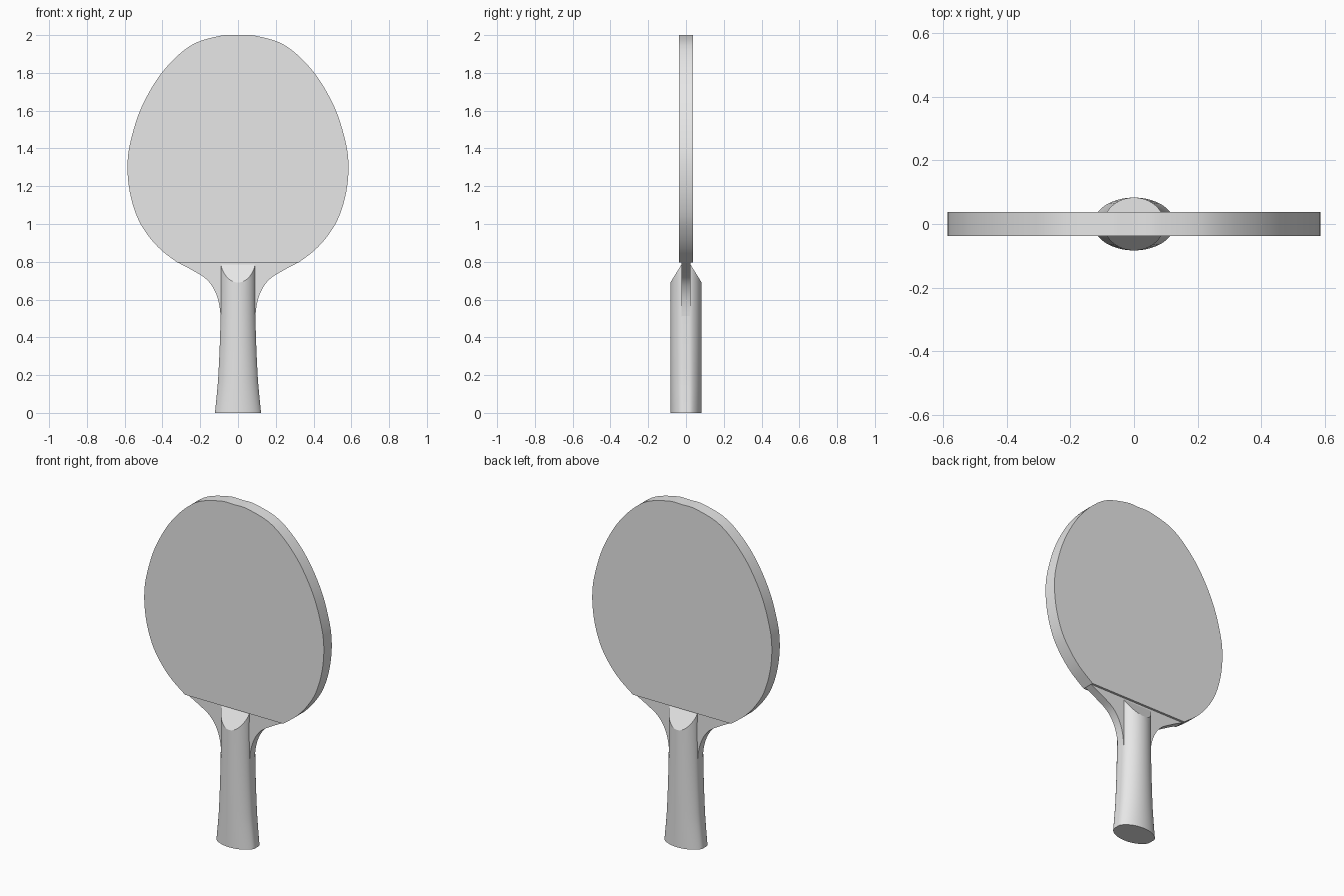
import bpy, bmesh, math
from mathutils import Vector

cube = bpy.data.objects.get("Cube")
if cube:
    bpy.data.objects.remove(cube, do_unlink=True)

grey = bpy.data.materials.new("light_grey")
grey.use_nodes = True
grey.diffuse_color = (0.8, 0.8, 0.8, 1)
grey.node_tree.nodes["Principled BSDF"].inputs["Base Color"].default_value = (0.8, 0.8, 0.8, 1)


def spline(points, steps):
    """Smooth open path through the given points."""
    pts = [Vector(p) for p in points]
    pts = [2 * pts[0] - pts[1]] + pts + [2 * pts[-1] - pts[-2]]
    path = []
    for a, b, c, d in zip(pts, pts[1:], pts[2:], pts[3:]):
        for i in range(steps):
            t = i / steps
            path.append(0.5 * (2 * b + (c - a) * t + (2 * a - 5 * b + 4 * c - d) * t ** 2
                               + (3 * b - a - 3 * c + d) * t ** 3))
    return path + [pts[-2]]


def finish(name, bm):
    bmesh.ops.recalc_face_normals(bm, faces=bm.faces[:])
    mesh = bpy.data.meshes.new(name)
    bm.to_mesh(mesh)
    bm.free()
    mesh.materials.append(grey)
    obj = bpy.data.objects.new(name, mesh)
    bpy.context.collection.objects.link(obj)
    bpy.ops.object.select_all(action="DESELECT")
    obj.select_set(True)
    bpy.context.view_layer.objects.active = obj
    bpy.ops.object.shade_smooth_by_angle(angle=math.radians(30))
    return obj


def slab(name, half, depth):
    """Mirror a half outline (x, z) and extrude it to +-depth in y."""
    outline = half + [Vector((-p.x, p.y)) for p in reversed(half) if p.x > 1e-5]
    bm = bmesh.new()
    face = bm.faces.new([bm.verts.new((p.x, -depth, p.y)) for p in outline])
    new = bmesh.ops.extrude_face_region(bm, geom=[face])["geom"]
    bmesh.ops.translate(bm, vec=(0, 2 * depth, 0),
                        verts=[v for v in new if isinstance(v, bmesh.types.BMVert)])
    return finish(name, bm)


# Rounded blade with a straight lower edge
slab("blade", spline([(0, 2.0), (0.09, 1.997), (0.25, 1.945), (0.4, 1.805), (0.51, 1.62),
                      (0.568, 1.44), (0.585, 1.31), (0.573, 1.17), (0.535, 1.04),
                      (0.48, 0.945), (0.41, 0.865), (0.32, 0.795)], 5), 0.037)

# Thin concave throat between blade and handle
slab("throat", spline([(0.32, 0.797), (0.245, 0.757), (0.17, 0.71), (0.125, 0.65),
                       (0.1, 0.575), (0.088, 0.47)], 6), 0.024)

# Flared handle: oval rings with narrow flat sides
bm = bmesh.new()
rings = []
for p in spline([(0.122, 0), (0.112, 0.1), (0.104, 0.2), (0.095, 0.4), (0.091, 0.6), (0.091, 0.8)], 4):
    ring = []
    for i in range(48):
        a = 2 * math.pi * i / 48
        x = max(-1, min(1, 1.045 * math.cos(a)))
        ring.append(bm.verts.new((p.x * x, 0.083 * math.sin(a), p.y)))
    rings.append(ring)
for low, high in zip(rings, rings[1:]):
    for i in range(48):
        j = (i + 1) % 48
        bm.faces.new((low[i], low[j], high[j], high[i]))
bm.faces.new(rings[0])
bm.faces.new(rings[-1])

# Slanted cuts on both sides of the handle top
for side in (-1, 1):
    cut = bmesh.ops.bisect_plane(bm, geom=bm.verts[:] + bm.edges[:] + bm.faces[:],
                                 plane_co=(0, side * 0.083, 0.69),
                                 plane_no=(0, side * 0.1, 0.062), clear_outer=True)
    edges = [e for e in cut["geom_cut"] if isinstance(e, bmesh.types.BMEdge)]
    bmesh.ops.holes_fill(bm, edges=edges)
finish("handle", bm)
